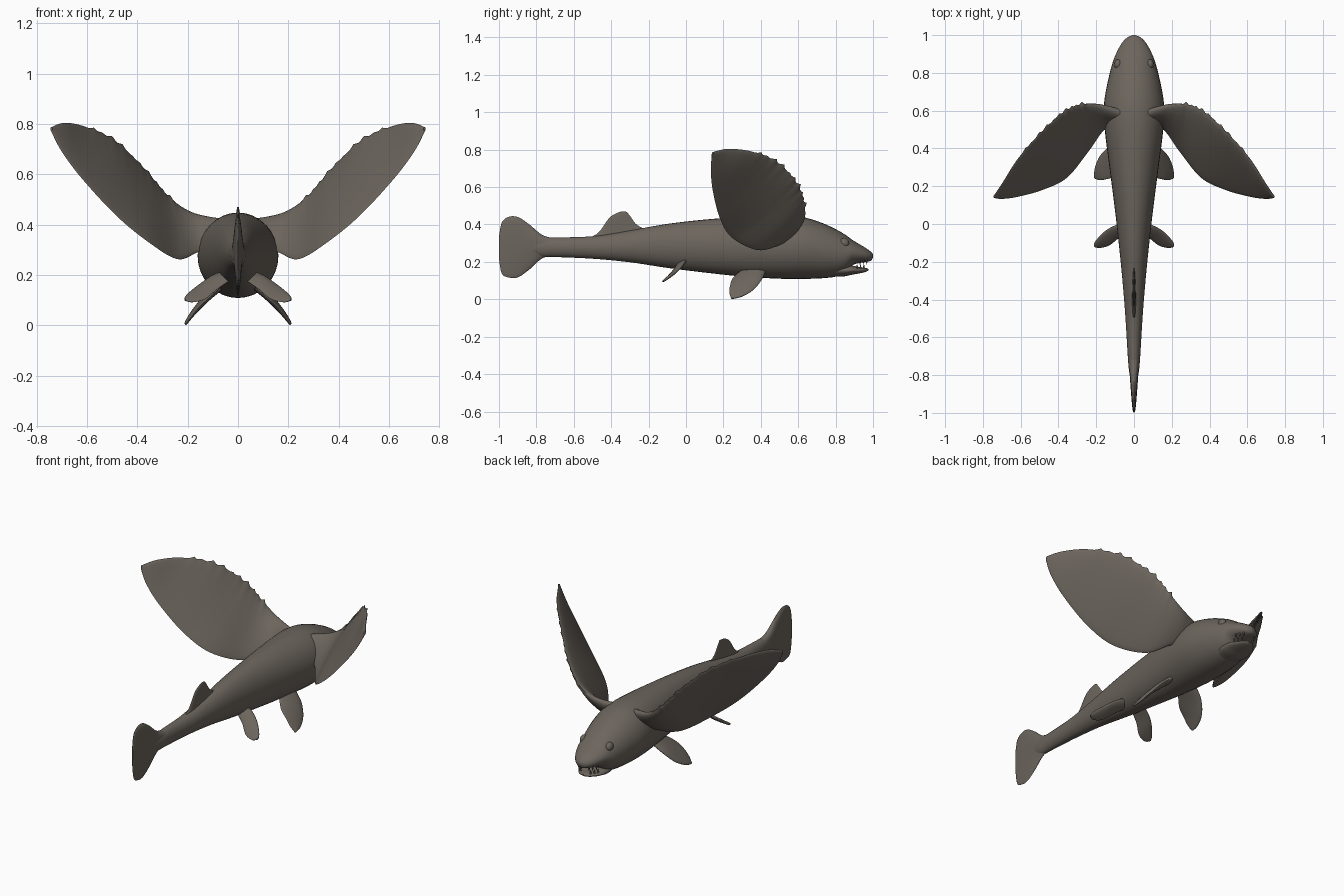
import bpy, bmesh, math
from mathutils import Vector

cube = bpy.data.objects.get("Cube")
if cube:
    bpy.data.objects.remove(cube, do_unlink=True)

COLOUR = (0.15, 0.13, 0.11, 1)
skin = bpy.data.materials.new("grey_brown_skin")
skin.use_nodes = True
skin.diffuse_color = COLOUR
skin.node_tree.nodes["Principled BSDF"].inputs["Base Color"].default_value = COLOUR
skin.node_tree.nodes["Principled BSDF"].inputs["Roughness"].default_value = 0.8


def finish(bm, name):
    bmesh.ops.recalc_face_normals(bm, faces=bm.faces)
    mesh = bpy.data.meshes.new(name)
    bm.to_mesh(mesh)
    bm.free()
    mesh.materials.append(skin)
    ob = bpy.data.objects.new(name, mesh)
    bpy.context.collection.objects.link(ob)
    bpy.ops.object.select_all(action='DESELECT')
    ob.select_set(True)
    bpy.context.view_layer.objects.active = ob
    bpy.ops.object.shade_smooth_by_angle(angle=math.radians(50))
    return ob


def smooth_rows(rows, steps):
    """Catmull-Rom interpolation through rows of numbers."""
    rows = [Vector(r) for r in rows]
    out = []
    for i in range(len(rows) - 1):
        a, b = rows[max(i - 1, 0)], rows[i]
        c, d = rows[i + 1], rows[min(i + 2, len(rows) - 1)]
        for k in range(steps):
            t = k / steps
            out.append((b * 2 + (c - a) * t + (a * 2 - b * 5 + c * 4 - d) * t * t
                        + (b * 3 - a - c * 3 + d) * t ** 3) / 2)
    return out + [rows[-1]]


def loft(name, rings):
    bm = bmesh.new()
    loops = [[bm.verts.new(p) for p in ring] for ring in rings]
    n = len(loops[0])
    for a, b in zip(loops, loops[1:]):
        for i in range(n):
            j = (i + 1) % n
            bm.faces.new((a[i], a[j], b[j], b[i]))
    bm.faces.new(loops[0])
    bm.faces.new(loops[-1])
    return finish(bm, name)


def tube(name, stations, steps=5, n=32):
    """Oval body from rows of y, half width, bottom z, top z."""
    rings = []
    for y, w, lo, hi in smooth_rows(stations, steps):
        mid, h = (lo + hi) / 2, (hi - lo) / 2
        angles = [math.tau * i / n for i in range(n)]
        rings.append([(w * math.cos(a), y, mid + h * math.sin(a)) for a in angles])
    return loft(name, rings)


def fin(name, lead, trail, thick, side=1, ragged=0, steps=8, n=24):
    """Lens-section blade between a leading and a trailing edge."""
    L, T = smooth_rows(lead, steps), smooth_rows(trail, steps)
    rings = []
    for i, (p, q) in enumerate(zip(L, T)):
        u = i / (len(L) - 1)
        k = min(max(i, 1), len(L) - 2)
        span = (L[k + 1] + T[k + 1]) - (L[k - 1] + T[k - 1])
        normal = (L[k] - T[k]).cross(span).normalized()
        # ragged knobs along the inner leading edge
        if 0.25 < u < 0.68:
            p = p + (p - q).normalized() * ragged * abs(math.sin(i * 0.6)) * (1 + math.sin(i * 1.7))
        t = thick[0] + (thick[1] - thick[0]) * u
        ring = []
        for j in range(n):
            a = math.tau * j / n
            s = 0.5 - 0.5 * math.cos(a)
            v = p.lerp(q, s) + normal * t * math.sin(a) * (1.1 - 0.5 * s)
            ring.append((v.x * side, v.y, v.z))
        rings.append(ring)
    return loft(name, rings)


def eye(name, pos, size):
    bm = bmesh.new()
    bmesh.ops.create_uvsphere(bm, u_segments=20, v_segments=12, radius=1)
    bmesh.ops.scale(bm, vec=size, verts=bm.verts)
    bmesh.ops.translate(bm, vec=pos, verts=bm.verts)
    finish(bm, name)


def tooth(name, pos, base, tip):
    bm = bmesh.new()
    bmesh.ops.create_cone(bm, cap_ends=True, segments=8, radius1=base,
                          radius2=tip, depth=0.022)
    bmesh.ops.translate(bm, vec=pos, verts=bm.verts)
    finish(bm, name)


# Body with the upper jaw
tube("body", [
    (-.86, .012, .25, .31), (-.78, .026, .228, .325), (-.7, .033, .226, .33),
    (-.5, .045, .217, .337), (-.3, .061, .198, .368), (-.1, .081, .168, .403),
    (.1, .104, .143, .426), (.3, .13, .122, .441), (.5, .155, .11, .448),
    (.62, .16, .109, .44), (.72, .146, .112, .411), (.8, .128, .121, .375),
    (.855, .113, .142, .343), (.89, .1, .182, .317), (.93, .081, .194, .293),
    (.965, .059, .2, .272), (.99, .032, .207, .253), (1, .006, .225, .24)])

# Lower jaw
tube("lower_jaw", [
    (.76, .07, .122, .2), (.84, .083, .122, .186), (.89, .08, .132, .18),
    (.93, .062, .139, .171), (.96, .038, .146, .168), (.975, .008, .154, .163)])

# Tail fin and back fin, on the centre plane
tail = [(-.7, .325, .235), (-.77, .345, .218), (-.84, .402, .157), (-.9, .44, .117),
        (-.95, .44, .117), (-.985, .41, .138), (-.999, .34, .21)]
fin("tail_fin", [(0, y, t) for y, t, b in tail], [(0, y, b) for y, t, b in tail], (.032, .003))
fin("back_fin",
    [(0, -.54, .32), (0, -.47, .355), (0, -.41, .435), (0, -.36, .465), (0, -.325, .47)],
    [(0, -.2, .37), (0, -.24, .385), (0, -.27, .405), (0, -.295, .44), (0, -.315, .466)],
    (.012, .004))

# Paired fins, eyes and teeth
for side, word in ((1, "left"), (-1, "right")):
    fin(word + "_wing_fin",
        [(.06, .595, .42), (.185, .632, .447), (.28, .632, .512), (.375, .59, .622),
         (.49, .485, .733), (.61, .35, .79), (.69, .225, .804), (.742, .145, .787)],
        [(.06, .53, .32), (.155, .5, .292), (.24, .385, .263), (.355, .245, .33),
         (.485, .18, .437), (.62, .143, .583), (.7, .133, .69), (.74, .138, .768)],
        (.03, .006), side, ragged=.009, steps=12)
    fin(word + "_front_belly_fin",
        [(.07, .43, .16), (.135, .405, .105), (.18, .36, .05), (.205, .3, .015), (.21, .25, .003)],
        [(.06, .3, .16), (.11, .25, .113), (.152, .236, .075), (.182, .232, .038), (.207, .24, .006)],
        (.02, .005), side)
    fin(word + "_rear_belly_fin",
        [(.04, 0, .21), (.09, -.005, .203), (.15, -.035, .165), (.2, -.085, .125), (.213, -.11, .106)],
        [(.03, -.05, .18), (.08, -.075, .145), (.13, -.113, .105), (.18, -.127, .092), (.208, -.122, .098)],
        (.016, .006), side)
    eye(word + "_eye", (side * .085, .845, .3), (.02, .027, .027))
    for i in range(3):
        y, x = .915 + .018 * i, .058 - .012 * i
        tooth(f"{word}_lower_tooth_{i + 1}", (side * x, y, .176), .006, .001)
        tooth(f"{word}_upper_tooth_{i + 1}", (side * x, y + .015, .198), .001, .006)
